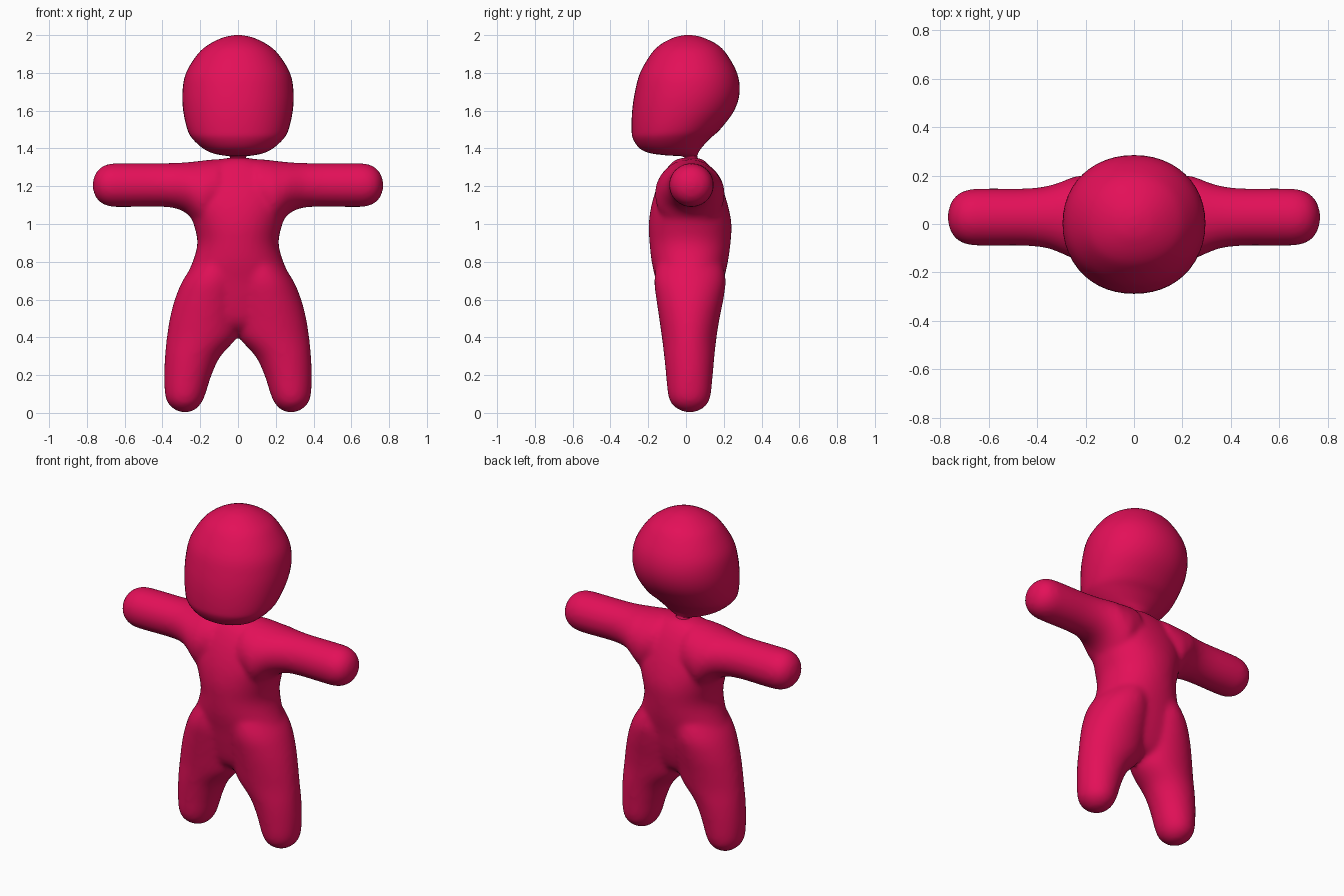
import bpy, bmesh, math
from mathutils import Vector

pink = bpy.data.materials.new("raspberry pink")
pink.diffuse_color = (0.77, 0.005, 0.098, 1)


def smooth_rows(rows, steps):
    """Catmull-Rom interpolation between cross-section rows."""
    p = [rows[0]] + list(rows) + [rows[-1]]
    out = []
    for i in range(1, len(p) - 2):
        for s in range(steps):
            t = s / steps
            out.append([0.5 * (2 * b + (c - a) * t + (2 * a - 5 * b + 4 * c - d) * t * t
                               + (3 * b - a - 3 * c + d) * t ** 3)
                        for a, b, c, d in zip(*p[i - 1:i + 3])])
    return out + [rows[-1]]


def loft(bm, rows, axis="z", power=2.0, steps=4, n=48):
    """Skin rounded sections (position, u_min, u_max, v_min, v_max) along an axis."""
    rings = []
    for pos, u0, u1, v0, v1 in smooth_rows(rows, steps):
        ring = []
        for k in range(n):
            a = 2 * math.pi * k / n
            c, s = math.cos(a), math.sin(a)
            u = (u0 + u1) / 2 + (u1 - u0) / 2 * math.copysign(abs(c) ** (2 / power), c)
            v = (v0 + v1) / 2 + (v1 - v0) / 2 * math.copysign(abs(s) ** (2 / power), s)
            ring.append(bm.verts.new((u, v, pos) if axis == "z" else (pos, v, u)))
        rings.append(ring)
    for a, b in zip(rings, rings[1:]):
        for k in range(n):
            j = (k + 1) % n
            bm.faces.new((a[k], a[j], b[j], b[k]))
    bm.faces.new(rings[0])
    bm.faces.new(rings[-1])


def finish(name, bm):
    bmesh.ops.recalc_face_normals(bm, faces=bm.faces)
    mesh = bpy.data.meshes.new(name)
    bm.to_mesh(mesh)
    bm.free()
    mesh.materials.append(pink)
    mesh.shade_smooth()
    obj = bpy.data.objects.new(name, mesh)
    bpy.context.collection.objects.link(obj)
    return obj


# Head tapering into the thin neck
head = [(1.30, .07, -.03, .08), (1.34, .045, -.01, .065), (1.358, .045, -.02, .06),
        (1.363, .08, -.10, .06), (1.375, .135, -.19, .065), (1.40, .185, -.245, .08),
        (1.45, .24, -.28, .125), (1.50, .268, -.288, .18), (1.60, .29, -.285, .255),
        (1.70, .294, -.27, .284), (1.80, .275, -.243, .27), (1.90, .213, -.185, .215),
        (1.95, .155, -.135, .165), (1.985, .085, -.07, .095), (1.998, .03, -.02, .045),
        (2.0, .002, .01, .014)]
bm = bmesh.new()
loft(bm, [(z, -w, w, a, b) for z, w, a, b in head], power=2.1)
finish("head", bm)

# Torso from hips to shoulders
bm = bmesh.new()
torso = [(.42, .04, -.03, .07), (.45, .17, -.08, .12), (.50, .29, -.115, .15),
         (.60, .315, -.14, .18), (.70, .285, -.16, .20), (.80, .24, -.182, .222),
         (.90, .215, -.193, .236), (1.0, .235, -.197, .241), (1.10, .27, -.183, .222),
         (1.20, .27, -.152, .188), (1.28, .22, -.112, .147), (1.33, .13, -.07, .105),
         (1.35, .06, -.03, .07)]
loft(bm, [(z, -w, w, a, b) for z, w, a, b in torso], power=2.1)

# Legs with rounded feet
leg = [(.88, .02, .17, -.10, .14), (.80, -.02, .225, -.15, .19), (.70, -.03, .293, -.168, .21),
       (.60, -.03, .335, -.157, .198), (.50, -.02, .361, -.142, .178), (.40, .005, .377, -.128, .162),
       (.30, .092, .387, -.116, .151), (.20, .14, .391, -.106, .142), (.10, .172, .387, -.096, .132),
       (.05, .195, .37, -.078, .115), (.015, .23, .332, -.035, .075), (0, .275, .285, .014, .026)]
for side in (1, -1):
    loft(bm, [(z, side * a, side * b, c, d) for z, a, b, c, d in leg])

# Arms spread sideways, flaring into the chest
arm = [(.10, 1.02, 1.345, -.15, .19), (.18, .98, 1.337, -.165, .205), (.22, 1.0, 1.332, -.155, .20),
       (.26, 1.045, 1.328, -.14, .192), (.30, 1.072, 1.325, -.122, .175), (.36, 1.088, 1.323, -.10, .157),
       (.45, 1.092, 1.322, -.09, .147), (.60, 1.09, 1.322, -.09, .147), (.68, 1.093, 1.319, -.087, .143),
       (.73, 1.115, 1.297, -.066, .122), (.76, 1.155, 1.257, -.025, .08), (.77, 1.20, 1.212, .022, .034)]
for side in (1, -1):
    loft(bm, [(side * x, a, b, c, d) for x, a, b, c, d in arm], axis="x")

# Fuse torso and limbs into one soft skin
body = finish("body", bm)
remesh = body.modifiers.new("fuse", "REMESH")
remesh.mode = "VOXEL"
remesh.voxel_size = 0.013
remesh.use_smooth_shade = True
soften = body.modifiers.new("soften", "SMOOTH")
soften.factor = 0.5
soften.iterations = 12
